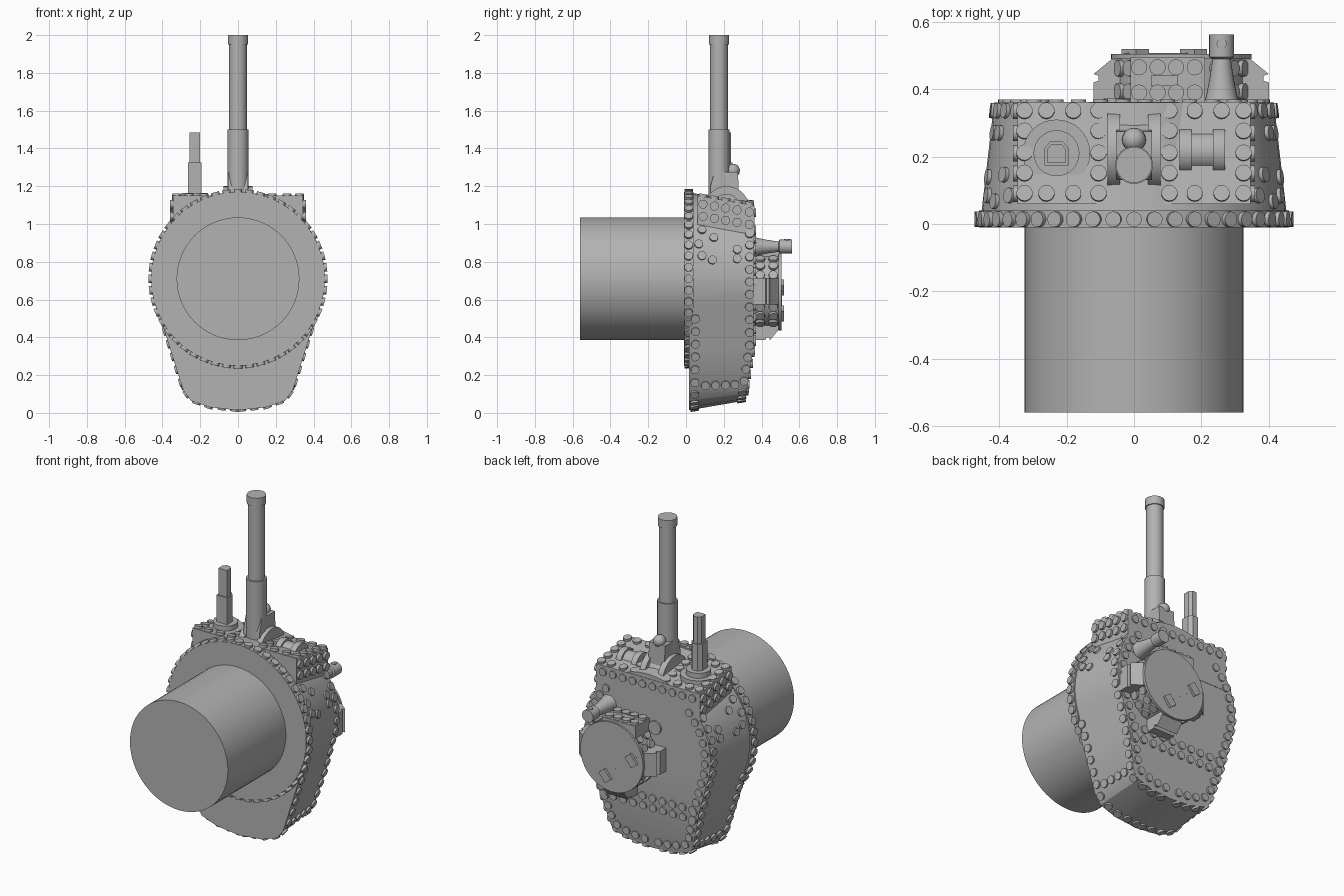
import bpy, bmesh, math
from mathutils import Vector, Matrix

cube = bpy.data.objects.get("Cube")
if cube:
    bpy.data.objects.remove(cube)

steel = bpy.data.materials.new("grey_steel")
steel.use_nodes = True
GREY = (0.45, 0.45, 0.45, 1)
steel.diffuse_color = GREY
steel.node_tree.nodes["Principled BSDF"].inputs["Base Color"].default_value = GREY


def finish(name, bm):
    bmesh.ops.recalc_face_normals(bm, faces=bm.faces[:])
    mesh = bpy.data.meshes.new(name)
    bm.to_mesh(mesh)
    bm.free()
    mesh.materials.append(steel)
    ob = bpy.data.objects.new(name, mesh)
    bpy.context.collection.objects.link(ob)
    bpy.ops.object.select_all(action='DESELECT')
    ob.select_set(True)
    bpy.context.view_layer.objects.active = ob
    bpy.ops.object.shade_smooth_by_angle(angle=math.radians(28))
    return ob


def lathe(name, origin, axis, profile, n=32):
    """Revolve (distance, radius) pairs about an axis, with flat ends."""
    bm = bmesh.new()
    turn = Vector((0, 0, 1)).rotation_difference(Vector(axis)).to_matrix()
    rings = []
    for d, r in profile:
        angles = [math.tau * i / n for i in range(n)]
        rings.append([bm.verts.new(Vector(origin) + turn @ Vector(
            (r * math.cos(a), r * math.sin(a), d))) for a in angles])
    for lo, hi in zip(rings, rings[1:]):
        for i in range(n):
            j = (i + 1) % n
            bm.faces.new((lo[i], lo[j], hi[j], hi[i]))
    bm.faces.new(rings[0])
    bm.faces.new(rings[-1])
    return finish(name, bm)


def prism(name, pts, axis, a, b, matrix=None):
    """Extrude a 2D outline along x (0), y (1) or z (2)."""
    bm = bmesh.new()
    ends = []
    for d in (a, b):
        ring = []
        for p in pts:
            co = list(p)
            co.insert(axis, d)
            ring.append(bm.verts.new(co))
        ends.append(ring)
        bm.faces.new(ring)
    n = len(pts)
    for i in range(n):
        j = (i + 1) % n
        bm.faces.new((ends[0][i], ends[0][j], ends[1][j], ends[1][i]))
    if matrix:
        bm.transform(matrix)
    return finish(name, bm)


def rect(x0, x1, y0, y1):
    return [(x0, y0), (x1, y0), (x1, y1), (x0, y1)]


def rivets(name, spots, r=0.024, h=0.014):
    """One object holding a short disc at every (point, normal)."""
    bm = bmesh.new()
    for p, nrm in spots:
        q = Vector((0, 0, 1)).rotation_difference(Vector(nrm)).to_matrix().to_4x4()
        bmesh.ops.create_cone(bm, cap_ends=True, segments=14, radius1=r, radius2=r,
                              depth=2 * h, matrix=Matrix.Translation(p) @ q)
    return finish(name, bm)


# Hull: round upper half and tapering lower half, lofted front to back
CZ, SEAM = 0.71, 0.475


def half_outline(radius, foot):
    pts = []
    for i in range(17):
        a = math.radians(90 - 110 * i / 16)
        pts.append(Vector((radius * math.cos(a), CZ + radius * math.sin(a))))
    pts.append(pts[-1].lerp(Vector(foot[0]), SEAM))
    return pts + [Vector(p) for p in foot]


front = half_outline(0.455, [(0.29, 0.12), (0.25, 0.065), (0.15, 0.03), (0, 0.014)])
back = half_outline(0.415, [(0.27, 0.13), (0.235, 0.1), (0.14, 0.075), (0, 0.065)])
seam_i = 17
seam_z = back[seam_i].y


def back_y(z):
    return 0.36 - max(0, seam_z - z) * 0.16


def surf(u, v):
    i = min(int(u), len(front) - 2)
    f = front[i].lerp(front[i + 1], u - i)
    b = back[i].lerp(back[i + 1], u - i)
    c = f.lerp(b, v)
    return Vector((c.x, 0.015 + (back_y(b.y) - 0.015) * v, c.y))


bm = bmesh.new()
n = len(front)
rings = []
for v in (0, 1):
    side = [surf(i, v) for i in range(n)]
    mirrored = [Vector((-p.x, p.y, p.z)) for p in side[-2:0:-1]]
    rings.append([bm.verts.new(p) for p in side + mirrored])
m = len(rings[0])
for i in range(m):
    j = (i + 1) % m
    bm.faces.new((rings[0][i], rings[0][j], rings[1][j], rings[1][i]))
bm.faces.new(rings[0])
bm.faces.new(rings[1][:seam_i + 1] + rings[1][m - seam_i:])
bm.faces.new(rings[1][seam_i:m - seam_i + 1])
finish("hull", bm)

# Round front flange and big front drum
lathe("front_flange", (0, -0.01, CZ), (0, 1, 0), [(0, 0.46), (0.05, 0.46)], 64)
lathe("front_drum", (0, -0.56, CZ), (0, 1, 0), [(0, 0.325), (0.56, 0.325)], 64)
spots = []
for i in range(48):
    a = math.tau * i / 48
    d = Vector((math.cos(a), 0, math.sin(a)))
    spots.append((Vector((0, 0.014, CZ)) + d * 0.46, d))
rivets("flange_rivets", spots, 0.023)

# Roof block with a sloping top
ROOF = [(0.06, 0.85), (0.06, 1.15), (0.362, 1.098), (0.362, 0.85)]
prism("roof_block", ROOF, 0, -0.345, 0.345)


def roof_z(y):
    return 1.15 - (y - 0.06) * 0.172


up = Vector((0, 0.17, 1)).normalized()
cols = (0.325, 0.26, 0.18, 0.105)
spots = [((s * x, y, roof_z(y)), up) for s in (-1, 1) for x in cols for y in (0.09, 0.335)]
spots += [((s * x, y, roof_z(y)), up) for s in (-1, 1) for x in (0.325, 0.105)
          for y in (0.15, 0.21, 0.275)]
for s in (-1, 1):
    spots += [((s * 0.345, y, roof_z(y) - dz), (s, 0, 0))
              for dz in (0.04, 0.105) for y in (0.09, 0.15, 0.21, 0.27, 0.335)]
rivets("roof_rivets", spots)


# Rivet rows following the hull edges
def walk(v, start, step, accept):
    found, last = [], None
    for k in range(int(start * 40), (n - 1) * 40 + 1):
        u = k / 40
        p = surf(u, v)
        if accept(p) and (last is None or (p - last).length >= step):
            last = p
            along = surf(min(u + 0.02, n - 1), v) - surf(u - 0.02, v)
            nrm = along.cross(surf(u, 0) - surf(u, 1)).normalized()
            if nrm.dot(p - Vector((0, 0.18, 0.6))) < 0:
                nrm = -nrm
            found.append((p, nrm))
    return found


def both(spots):
    out = []
    for p, d in spots:
        out += [((s * p[0], p[1], p[2]), (s * d[0], d[1], d[2])) for s in (-1, 1)]
    return out


side = walk(0.93, 4, 0.066, lambda p: p.x > 0.345 or p.z < 0.6)
side += walk(0.1, 12, 0.066, lambda p: p.z < 0.5)
low = [surf(seam_i + 0.9, v) for v in (0.28, 0.45, 0.62, 0.78)]
side += [(p, (0.93, 0.1, -0.3)) for p in low]
side += [(surf(u, v), (math.cos(math.radians(90 - 6.9 * u)), 0.12,
                       math.sin(math.radians(90 - 6.9 * u))))
         for u, v in ((8, 0.2), (8.8, 0.38), (9.6, 0.15), (10.8, 0.2),
                      (11.2, 0.36), (10, 0.74), (11, 0.74))]
rivets("hull_side_rivets", both(side), 0.023, 0.011)

rear = []
for p, _ in walk(1, 4, 0.066, lambda p: p.x > 0.3 or p.z < 0.6):
    q = Vector((0, 0, 0.65)).lerp(Vector((p.x, 0, p.z)), 0.92)
    rear.append(((q.x, back_y(q.z), q.z), (0, 1, 0)))
for i in range(5):
    x = 0.033 + 0.066 * i
    rear += [((x, back_y(z), z), (0, 1, 0)) for z in (1.06, seam_z + 0.03, seam_z - 0.03)]
rivets("rear_rivets", both(rear), 0.023, 0.01)
lathe("rear_port", (-0.05, 0.36, 0.82), (0, 1, 0), [(0, 0.04), (0.012, 0.04)], 24)

# Rear cupola with hatch, hinge, sight blocks and rivets
CX, CC = 0.14, 0.645
lathe("cupola", (CX, 0.35, CC), (0, 1, 0), [(0, 0.195), (0.15, 0.195)], 48)
lathe("cupola_hatch", (CX, 0.49, CC), (0, 1, 0), [(0, 0.208), (0.015, 0.208)], 48)
prism("cupola_top_box", rect(-0.01, 0.21, 0.7, 0.865), 1, 0.35, 0.495)
prism("cupola_top_slot", rect(0.05, 0.13, 0.41, 0.44), 2, 0.86, 0.873)
spots = [((x, y, 0.865), (0, 0, 1)) for x in (0.015, 0.07, 0.125, 0.18) for y in (0.39, 0.465)]
for i in range(22):
    a = math.tau * (i + 0.5) / 22
    d = Vector((math.cos(a), 0, math.sin(a)))
    blocked = abs(d.z) < 0.38 or d.z < -0.92 or d.z > 0.85
    if not blocked:
        spots += [(Vector((CX, y, CC)) + d * 0.195, d) for y in (0.393, 0.462)]
rivets("cupola_rivets", spots)

WEDGE = [(0.17, 0.36), (0.26, 0.36), (0.26, 0.42), (0.245, 0.425),
         (0.245, 0.44), (0.26, 0.445), (0.205, 0.49), (0.17, 0.49)]
for label, deg in (("left", 0), ("bottom", 90), ("right", 180)):
    place = Matrix.Translation((CX, 0, CC)) @ Matrix.Rotation(math.radians(deg), 4, 'Y')
    prism("cupola_sight_" + label, WEDGE, 2, -0.07, 0.07, place)

hinge = Matrix.Translation((0.09, 0, 0.595)) @ Matrix.Rotation(math.radians(38), 4, 'Y')
prism("hinge_rod", rect(-0.15, 0.13, -0.004, 0.004), 1, 0.5, 0.508, hinge)
for i, x in enumerate((-0.11, 0.11)):
    prism("hinge_block_%d" % i, rect(x - 0.024, x + 0.024, -0.035, 0.035), 1, 0.5, 0.52, hinge)

# Rear periscope
lathe("periscope", (0.26, 0.35, 0.88), (0, 1, 0),
      [(0, 0.055), (0.03, 0.046), (0.08, 0.036), (0.14, 0.027),
       (0.145, 0.037), (0.212, 0.037)], 24)
lathe("periscope_stud", (0.26, 0.535, 0.91), (0, 0, 1), [(0, 0.015), (0.01, 0.015)], 16)

# Main upright gun with its cradle
lathe("main_gun", (0, 0.175, 1.1), (0, 0, 1),
      [(0, 0.056), (0.4, 0.056), (0.4, 0.047), (0.85, 0.047), (0.85, 0.053), (0.9, 0.053)], 32)
CRADLE = [(0.13, 1.08), (0.13, 1.2), (0.15, 1.275), (0.275, 1.275), (0.28, 1.15), (0.33, 1.08)]
prism("gun_cradle", CRADLE, 0, -0.053, 0.053)
lathe("cradle_ball", (0, 0.25, 1.283), (0, 0, 1),
      [(0.035 * math.sin(t), 0.035 * math.cos(t) + 0.0005)
       for t in [math.pi * (k / 10 - 0.5) for k in range(11)]], 20)
for label, x in (("left", 0.042), ("right", -0.078)):
    lathe("cradle_cheek_" + label, (x, 0.215, 1.08), (1, 0, 0),
          [(0, 0.12), (0.036, 0.12)], 40)

# Small upright gun on a ring mount
GX, GY = -0.23, 0.21
lathe("small_gun_base", (GX, GY, 1.08), (0, 0, 1), [(0, 0.1), (0.055, 0.1)], 32)
lathe("small_gun_ring", (GX, GY, 1.12), (0, 0, 1), [(0, 0.068), (0.045, 0.068)], 32)


def gun_section(w):
    return [(GX - w, GY - w), (GX + w, GY - w), (GX + w, GY + w * 0.4),
            (GX + w * 0.5, GY + w), (GX - w * 0.5, GY + w), (GX - w, GY + w * 0.4)]


prism("small_gun_body", gun_section(0.036), 2, 1.12, 1.325)
prism("small_gun_barrel", gun_section(0.028), 2, 1.3, 1.485)

# Spool-shaped roof sight
lathe("roof_spool", (0.135, 0.215, 1.09), (1, 0, 0),
      [(0, 0.07), (0.035, 0.07), (0.035, 0.058), (0.1, 0.058), (0.1, 0.07), (0.135, 0.07)], 32)
